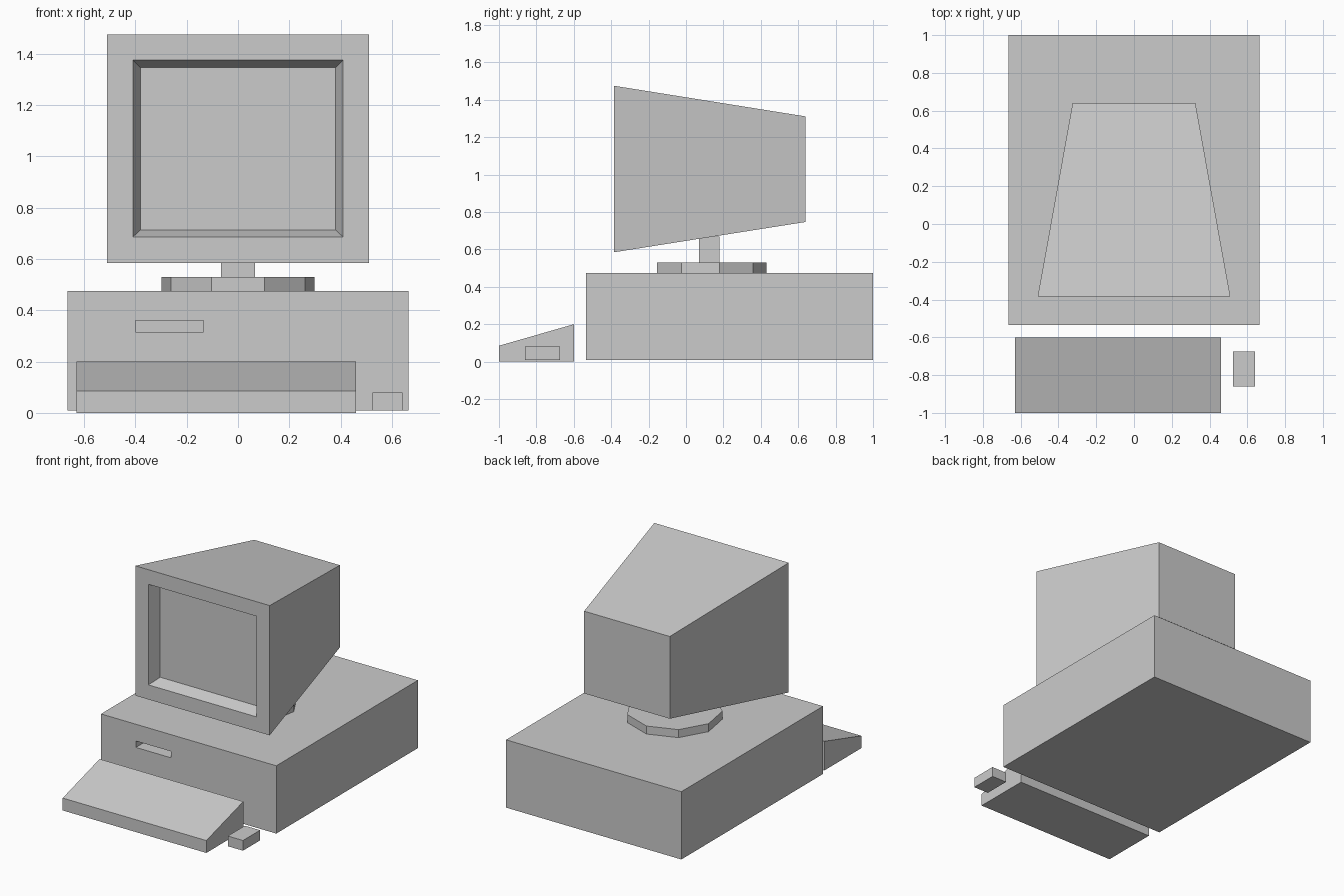
import bpy, bmesh
from math import pi

if "Cube" in bpy.data.objects:
    bpy.data.objects.remove(bpy.data.objects["Cube"])


def loft(name, *rings):
    """Closed solid through rectangles (y, x0, x1, z0, z1), capped at both ends."""
    bm = bmesh.new()
    loops = [[bm.verts.new((x, y, z)) for x, z in ((x0, z0), (x1, z0), (x1, z1), (x0, z1))]
             for y, x0, x1, z0, z1 in rings]
    for a, b in zip(loops, loops[1:]):
        for i in range(4):
            j = (i + 1) % 4
            bm.faces.new((a[i], a[j], b[j], b[i]))
    bm.faces.new(loops[0])
    bm.faces.new(loops[-1])
    bmesh.ops.recalc_face_normals(bm, faces=bm.faces)
    mesh = bpy.data.meshes.new(name)
    bm.to_mesh(mesh)
    bm.free()
    obj = bpy.data.objects.new(name, mesh)
    bpy.context.collection.objects.link(obj)
    return obj


# Computer case with a recessed disk slot
slot = (-0.40, -0.135, 0.316, 0.36)
case = (-0.665, 0.665, 0.01, 0.475)
loft("computer_case", (-0.435, *slot), (-0.535, *slot), (-0.535, *case), (1.0, *case))

# Monitor: sunken screen, bevelled recess, bezel, tapered back
loft("monitor",
     (-0.30, -0.38, 0.38, 0.713, 1.345),
     (-0.385, -0.41, 0.41, 0.685, 1.375),
     (-0.385, -0.51, 0.51, 0.585, 1.475),
     (0.64, -0.325, 0.325, 0.747, 1.311))

# Nine-sided swivel base, flat side to the front
bpy.ops.mesh.primitive_cylinder_add(vertices=9, radius=0.302, depth=0.055,
                                    location=(0, 0.128, 0.5025))
base = bpy.context.object
base.name = base.data.name = "swivel_base"
base.rotation_euler.z = 0
# Point one corner straight back whatever the primitive's start angle
corner = base.data.vertices[0].co
base.rotation_euler.z = pi / 2 - corner.xy.angle_signed((1, 0))

# Neck between base and monitor
neck = (-0.067, 0.067, 0.525, 0.67)
loft("monitor_neck", (0.07, *neck), (0.18, *neck))

# Wedge keyboard
loft("keyboard", (-1.0, -0.63, 0.46, 0.0, 0.085), (-0.6, -0.63, 0.46, 0.0, 0.2))

# Mouse
mouse = (0.525, 0.64, 0.01, 0.08)
loft("mouse", (-0.86, *mouse), (-0.675, *mouse))
